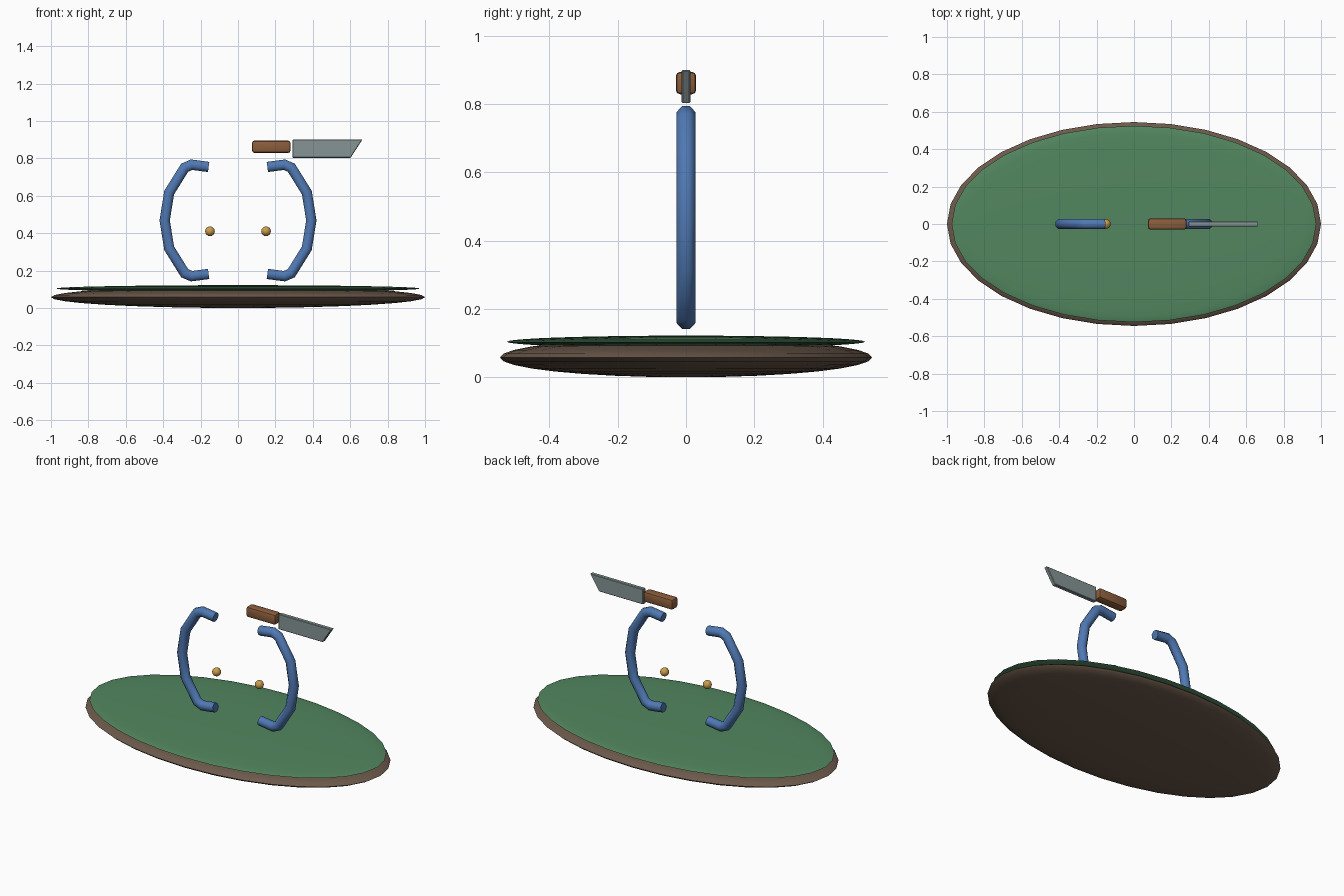
import bpy, bmesh, math
from mathutils import Vector

if "Cube" in bpy.data.objects:
    bpy.data.objects.remove(bpy.data.objects["Cube"])


def material(name, rgb):
    m = bpy.data.materials.new(name)
    m.diffuse_color = (*rgb, 1)
    m.use_nodes = True
    m.node_tree.nodes["Principled BSDF"].inputs["Base Color"].default_value = m.diffuse_color
    return m


BROWN = material("earth_brown", (0.15, 0.10, 0.07))
GREEN = material("grass_green", (0.085, 0.24, 0.115))
BLUE = material("blue", (0.08, 0.19, 0.45))
GOLD = material("gold", (0.60, 0.34, 0.07))
WOOD = material("wood_brown", (0.26, 0.11, 0.045))
STEEL = material("steel_grey", (0.24, 0.30, 0.30))


def finish(bm, name, mat, angle=None):
    bmesh.ops.recalc_face_normals(bm, faces=bm.faces)
    mesh = bpy.data.meshes.new(name)
    bm.to_mesh(mesh)
    bm.free()
    mesh.materials.append(mat)
    obj = bpy.data.objects.new(name, mesh)
    bpy.context.collection.objects.link(obj)
    if angle:
        bpy.ops.object.select_all(action='DESELECT')
        obj.select_set(True)
        bpy.context.view_layer.objects.active = obj
        bpy.ops.object.shade_smooth_by_angle(angle=math.radians(angle))
    return obj


def ellipsoid(name, mat, centre, radii, segments=32, rings=16, angle=60):
    bm = bmesh.new()
    bmesh.ops.create_uvsphere(bm, u_segments=segments, v_segments=rings, radius=1)
    for v in bm.verts:
        v.co = Vector(c + r * p for c, r, p in zip(centre, radii, v.co))
    return finish(bm, name, mat, angle)


def tube(name, mat, path, radius, sides=8):
    """Capped tube along a path of (x, z) points in the plane y = 0."""
    pts = [Vector((x, 0, z)) for x, z in path]
    bm = bmesh.new()
    rings = []
    for i, p in enumerate(pts):
        a = (p - pts[i - 1]).normalized() if i else None
        b = (pts[i + 1] - p).normalized() if i < len(pts) - 1 else None
        t = ((a or b) + (b or a)).normalized()
        n = Vector((t.z, 0, -t.x))
        stretch = 1 / t.dot(a or b)
        ring = []
        for k in range(sides):
            w = 2 * math.pi * (k + 0.5) / sides
            q = p + n * radius * stretch * math.cos(w)
            q.y = radius * math.sin(w)
            ring.append(bm.verts.new(q))
        rings.append(ring)
    for r, s in zip(rings, rings[1:]):
        for k in range(sides):
            j = (k + 1) % sides
            bm.faces.new((r[k], r[j], s[j], s[k]))
    bm.faces.new(rings[0])
    bm.faces.new(rings[-1])
    return finish(bm, name, mat, 50)


# Oval ground base and the thin grass layer on it
ellipsoid("ground_base", BROWN, (0, 0, 0.058), (1, 0.545, 0.058))
ellipsoid("grass_layer", GREEN, (0, 0, 0.104), (0.975, 0.525, 0.018))

# Two facing bracket arms, symmetric about mid height, with gold beads between
MID = 0.468
upper = [(0.157, 0.754), (0.248, 0.766), (0.285, 0.750), (0.368, 0.617)]
arm = upper + [(0.392, MID)] + [(x, 2 * MID - z) for x, z in reversed(upper)]
for side, s in (("left", -1), ("right", 1)):
    tube(side + "_arm", BLUE, [(s * x, z) for x, z in arm], 0.0295)
    ellipsoid(side + "_bead", GOLD, (s * 0.15, 0, 0.41), (0.026,) * 3, 16, 8)

# Knife handle: bevelled block
bm = bmesh.new()
bmesh.ops.create_cube(bm, size=1)
for v in bm.verts:
    v.co = Vector((0.178 + 0.206 * v.co.x, 0.06 * v.co.y, 0.862 + 0.066 * v.co.z))
bmesh.ops.bevel(bm, geom=bm.edges[:], offset=0.013, segments=2, profile=0.5,
                affect='EDGES')
finish(bm, "knife_handle", WOOD, 30)

# Knife blade: slanted plate
bm = bmesh.new()
outline = [(0.292, 0.803), (0.602, 0.803), (0.665, 0.900), (0.292, 0.900)]
face = bm.faces.new([bm.verts.new((x, -0.0125, z)) for x, z in outline])
new = bmesh.ops.extrude_face_region(bm, geom=[face])["geom"]
bmesh.ops.translate(bm, vec=(0, 0.025, 0),
                    verts=[g for g in new if isinstance(g, bmesh.types.BMVert)])
bmesh.ops.bevel(bm, geom=bm.edges[:], offset=0.003, segments=1, affect='EDGES')
finish(bm, "knife_blade", STEEL)
